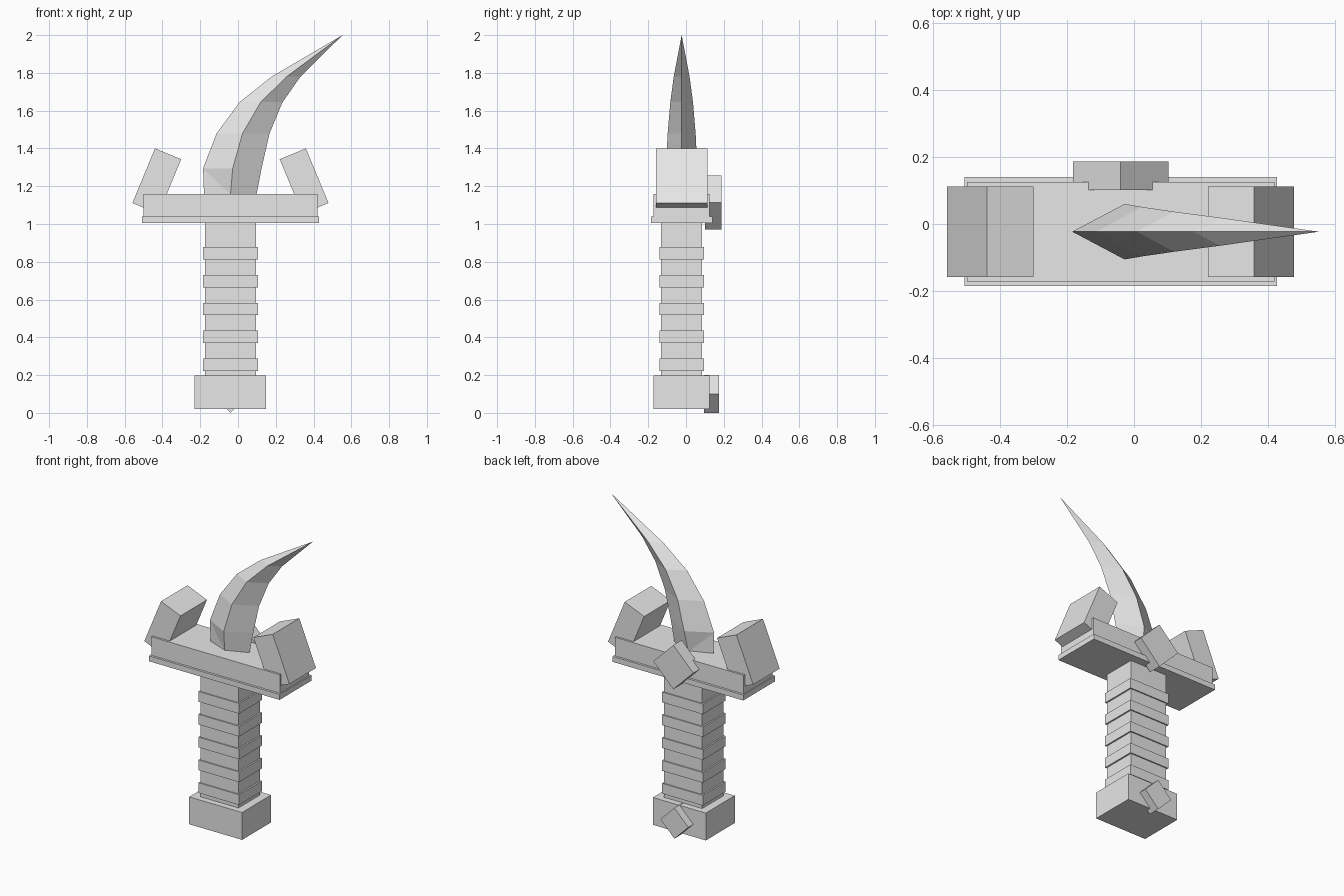
import bpy
import bmesh
from math import radians
from mathutils import Matrix, Vector

cube = bpy.data.objects.get("Cube")
if cube:
    bpy.data.objects.remove(cube, do_unlink=True)

CX, CY = -0.04, -0.023   # axis of the handle

grey = bpy.data.materials.new("plain grey")
grey.use_nodes = True
grey.diffuse_color = (0.8, 0.8, 0.8, 1)
grey.node_tree.nodes["Principled BSDF"].inputs["Base Color"].default_value = (0.8, 0.8, 0.8, 1)


def finish(name, bm):
    bmesh.ops.recalc_face_normals(bm, faces=bm.faces)
    mesh = bpy.data.meshes.new(name)
    bm.to_mesh(mesh)
    bm.free()
    mesh.materials.append(grey)
    obj = bpy.data.objects.new(name, mesh)
    bpy.context.collection.objects.link(obj)
    return obj


def box(name, center, size, tilt=0):
    """Box of a given size, turned about the y axis."""
    bm = bmesh.new()
    bmesh.ops.create_cube(bm, size=1)
    matrix = (Matrix.Translation(Vector(center))
              @ Matrix.Rotation(radians(tilt), 4, 'Y')
              @ Matrix.Diagonal((*size, 1)))
    bmesh.ops.transform(bm, matrix=matrix, verts=bm.verts)
    return finish(name, bm)


def column(name, width, depth, z0, z1):
    """Upright box on the handle axis."""
    return box(name, (CX, CY, (z0 + z1) / 2), (width, depth, z1 - z0))


# Handle: pommel, grip and raised bands
column("pommel", 0.378, 0.296, 0.02, 0.197)
column("grip", 0.272, 0.218, 0.19, 1.01)
for i in range(5):
    z = 0.222 + 0.1475 * i
    column(f"grip_band_{i + 1}", 0.292, 0.234, z, z + 0.066)

# Crossguard in two steps
column("guard_base", 0.935, 0.326, 1.005, 1.04)
column("guard_body", 0.92, 0.297, 1.04, 1.16)

# Tilted prongs at both ends of the guard
for side, label in ((-1, "right"), (1, "left")):
    box(f"{label}_prong", (CX + side * 0.39, CY, 1.227),
        (0.15, 0.271, 0.313), -side * 22.5 + 0 if side > 0 else 22.5)

# Square studs set on their corners at the back
box("guard_stud", (CX, 0.144, 1.113), (0.202, 0.086, 0.202), 45)
box("pommel_stud", (CX, 0.136, 0.1), (0.141, 0.08, 0.141), 45)

# Curved blade: rows of z, back edge x, ridge x, cutting edge x, half thickness
rows = [
    (1.155, -0.18, -0.04, 0.098, 0.055),
    (1.295, -0.185, -0.028, 0.125, 0.083),
    (1.48, -0.113, 0.024, 0.167, 0.074),
    (1.645, 0.008, 0.12, 0.236, 0.06),
    (1.78, 0.178, 0.257, 0.331, 0.042),
]
bm = bmesh.new()
rings = []
for z, back, ridge, edge, half in rows:
    points = ((back, CY), (ridge, CY - half), (edge, CY), (ridge, CY + half))
    rings.append([bm.verts.new((x, y, z)) for x, y in points])
tip = bm.verts.new((0.553, CY, 2.0))
bm.faces.new(rings[0])
for n, (low, high) in enumerate(zip(rings, rings[1:])):
    for i in range(4):
        j = (i + 1) % 4
        if n == 0 and i in (0, 3):
            # the flared root is creased across its back facets
            edge_top, ridge_low = (high[0], low[1 if i == 0 else 3])
            ridge_top = high[1 if i == 0 else 3]
            bm.faces.new((edge_top, low[0], ridge_low))
            bm.faces.new((edge_top, ridge_low, ridge_top))
        else:
            bm.faces.new((low[i], low[j], high[j], high[i]))
for i in range(4):
    bm.faces.new((rings[-1][i], rings[-1][(i + 1) % 4], tip))
finish("blade", bm)
